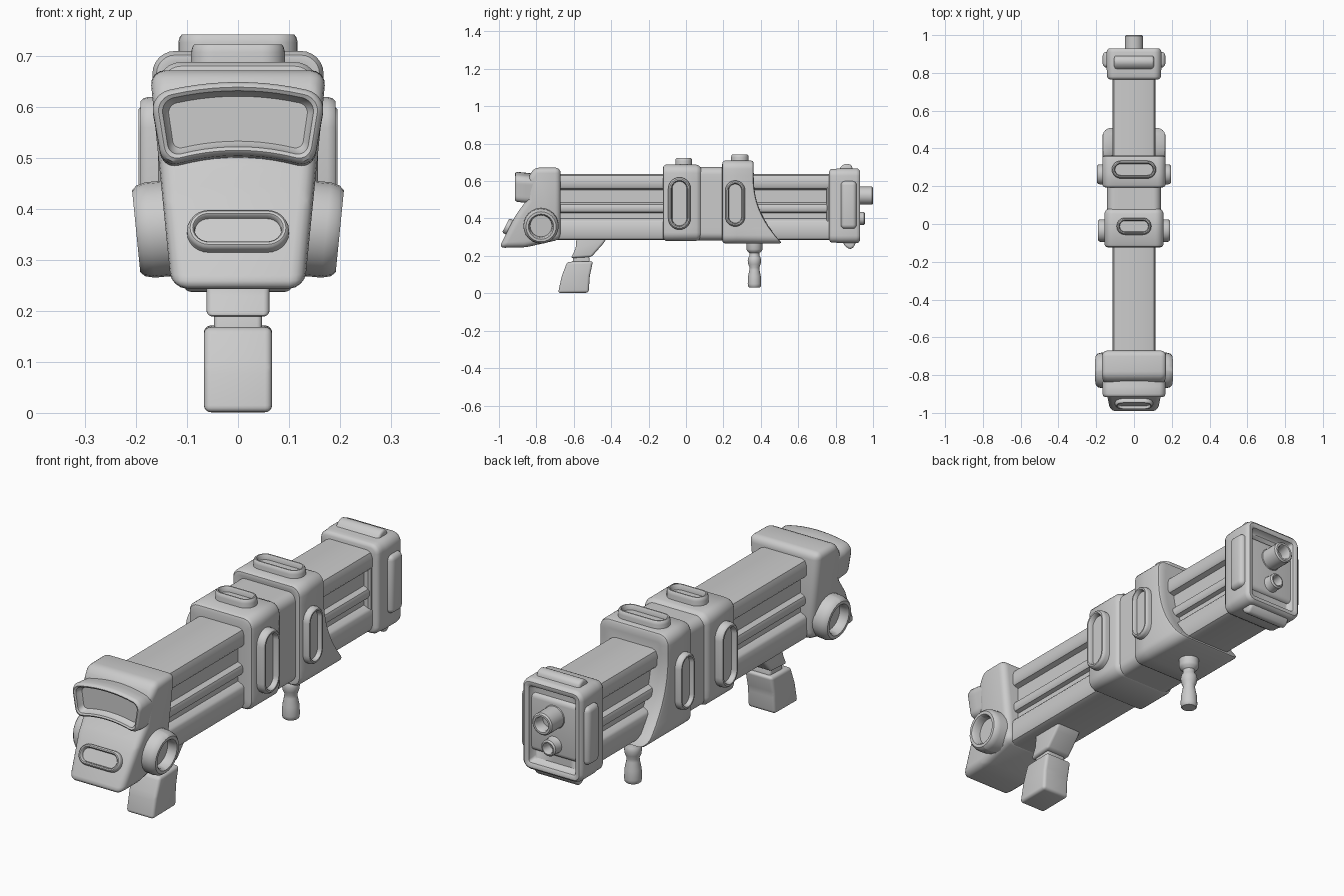
import bpy, bmesh
from math import sin, cos, pi
from mathutils import Vector, Matrix

if "Cube" in bpy.data.objects:
    bpy.data.objects.remove(bpy.data.objects["Cube"])


def finish(name, bm):
    bmesh.ops.recalc_face_normals(bm, faces=bm.faces)
    me = bpy.data.meshes.new(name)
    bm.to_mesh(me)
    bm.free()
    ob = bpy.data.objects.new(name, me)
    bpy.context.collection.objects.link(ob)
    return ob


def loft(name, rings, m=Matrix()):
    """Skin a list of equal-length point rings and cap both ends."""
    bm = bmesh.new()
    vs = [[bm.verts.new(m @ Vector(p)) for p in r] for r in rings]
    n = len(vs[0])
    for a, b in zip(vs, vs[1:]):
        for i in range(n):
            bm.faces.new((a[i], a[(i + 1) % n], b[(i + 1) % n], b[i]))
    bm.faces.new(vs[0])
    bm.faces.new(vs[-1])
    return finish(name, bm)


def rrect(hx, hz, r, seg=6, sub=10):
    """Rounded rectangle outline with subdivided straight sides."""
    arcs = []
    for k, (sx, sz) in enumerate(((1, 1), (-1, 1), (-1, -1), (1, -1))):
        arcs.append([(sx * (hx - r) + r * cos((k + i / seg) * pi / 2),
                      sz * (hz - r) + r * sin((k + i / seg) * pi / 2)) for i in range(seg + 1)])
    pts = []
    for k in range(4):
        a, b = arcs[k][-1], arcs[(k + 1) % 4][0]
        pts += arcs[k]
        pts += [(a[0] + (b[0] - a[0]) * t / sub, a[1] + (b[1] - a[1]) * t / sub) for t in range(1, sub)]
    return pts


def sleeve(name, hx, z0, z1, r, stations):
    """Rounded box along y; stations are (y or function of z, inset)."""
    cz, hz = (z0 + z1) / 2, (z1 - z0) / 2
    rings = []
    for y, d in stations:
        f = y if callable(y) else (lambda z, y=y: y)
        rings.append([(x, f(z + cz), z + cz) for x, z in rrect(hx - d, hz - d, max(r - d, .012))])
    return loft(name, rings)


def prism(name, prof, half, bevel, segs=4):
    """Side profile (y, z) given width by half(z), with rounded edges."""
    bm = bmesh.new()
    a = [bm.verts.new((half(z), y, z)) for y, z in prof]
    b = [bm.verts.new((-half(z), y, z)) for y, z in prof]
    n = len(prof)
    bm.faces.new(a)
    bm.faces.new(b[::-1])
    for i in range(n):
        bm.faces.new((a[i], b[i], b[(i + 1) % n], a[(i + 1) % n]))
    bmesh.ops.recalc_face_normals(bm, faces=bm.faces)
    bmesh.ops.bevel(bm, geom=bm.edges[:], offset=bevel, segments=segs, profile=.5,
                    affect='EDGES', clamp_overlap=True)
    return finish(name, bm)


def pill(name, centre, along, normal, half_len, r, h, rim=.36):
    """Raised stadium ring with a recessed centre."""
    X, Z = Vector(along).normalized(), Vector(normal).normalized()
    Y = Z.cross(X)
    m = Matrix((X, Y, Z)).transposed().to_4x4()
    m.translation = Vector(centre)
    a = half_len - r
    rings = []
    for k, z in ((1, -.05), (1, .55 * h), (.95, .85 * h), (.86, h), (1 - rim + .1, h),
                 (1 - rim + .03, .85 * h), (1 - rim, .35 * h)):
        rings.append([((a if i < 13 else -a) + r * k * cos(t), r * k * sin(t), z)
                      for i in range(26)
                      for t in [(-pi / 2 + pi * (i if i < 13 else i - 1) / 12)]])
    return loft(name, rings, m)


def lathe(name, prof, m, n=28):
    return loft(name, [[(r * cos(2 * pi * i / n), r * sin(2 * pi * i / n), z)
                        for i in range(n)] for r, z in prof], m)


# Main grooved body
half = [(.09, .637), (.107, .63), (.115, .61), (.115, .57), (.108, .56), (.085, .553), (.085, .485),
        (.105, .475), (.109, .465), (.109, .445), (.103, .435), (.085, .43), (.085, .4),
        (.108, .39), (.115, .38), (.115, .31), (.107, .291), (.09, .284)]
sec = half + [(-x, z) for x, z in reversed(half)]
loft("grooved_body", [[(x, y, z) for x, z in sec] for y in (-.7, .85)])
sleeve("body_rear_block", .113, .29, .63, .02, [(.75, .008), (.758, 0), (.82, 0)])

# Front head housing
prism("front_head", [(-.67, .672), (-.81, .672), (-.845, .62), (-.85, .5), (-.91, .42),
                     (-1, .243), (-.86, .245), (-.67, .288)],
      lambda z: .131 + .1 * (z - .25), .03)


# Arched visor with a recessed pane
def visor_ring(y, d, lift):
    out = []
    for x, z in rrect(.16 - d, .072 - d, .034 - d * .6):
        zz = z + .025 * (1 - (x / .16) ** 2)
        out.append((x * (1 + 1.1 * z), y, .552 + zz + lift))
    return out


loft("visor", [visor_ring(y, d, l) for y, d, l in (
    (-.79, .004, -.008), (-.86, 0, -.004), (-.9, 0, 0), (-.911, .004, 0), (-.915, .01, 0),
    (-.911, .017, 0), (-.895, .021, 0), (-.885, .028, 0))])

# Head details
pill("front_pill", (0, -.944, .353), (1, 0, 0), (0, -.885, .465), .1, .043, .022)
for s, side in ((1, "right"), (-1, "left")):
    pill("head_disc_" + side, (s * .14, -.775, .362), (0, 1, 0), (s, 0, -.1), .094, .094, .06, .38)

# Rear grip
prism("grip_mount", [(-.585, .3), (-.42, .3), (-.44, .268), (-.505, .195), (-.615, .188), (-.59, .24)],
      lambda z: .062, .012)
prism("grip_neck", [(-.6, .21), (-.52, .21), (-.51, .14), (-.61, .14)], lambda z: .047, .01)
prism("grip_handle", [(-.635, .168), (-.497, .172), (-.515, .09), (-.52, .003), (-.684, .001), (-.665, .09)],
      lambda z: .067, .014)

# Middle bands and the bridge between them
sleeve("middle_band", .157, .28, .688, .045,
       [(-.122, .06), (-.124, .02), (-.12, .008), (-.108, 0), (.055, 0), (.07, .006), (.08, .018), (.08, .06)])
sleeve("band_bridge", .142, .283, .675, .04, [(.06, 0), (.21, 0)])


def flare(z):
    t = min(max((.63 - z) / .365, 0), 1)
    return .362 + .155 * t ** 2.3


sleeve("flared_band", .168, .266, .71, .045,
       [(.21, .06), (.193, .022), (.196, .008), (.208, 0), (.27, 0), (lambda z: flare(z) - .015, 0),
        (lambda z: flare(z) - .004, .004), (flare, .012), (flare, .04), (flare, .088)])

# Raised pills on the bands
pill("middle_top_pill", (0, -.012, .688), (1, 0, 0), (0, 0, 1), .092, .045, .035)
pill("flared_top_pill", (0, .288, .708), (1, 0, 0), (0, 0, 1), .117, .047, .034)
for s, side in ((1, "right"), (-1, "left")):
    pill("middle_pill_" + side, (s * .156, -.035, .48), (0, 0, 1), (s, 0, 0), .14, .06, .035)
    pill("flared_pill_" + side, (s * .167, .263, .48), (0, 0, 1), (s, 0, 0), .123, .053, .028)

# Turned foregrip
lathe("foregrip", [(.03, .032), (.034, .036), (.036, .05), (.034, .09), (.027, .125), (.026, .138),
                   (.033, .155), (.036, .175), (.033, .19), (.026, .2), (.026, .215), (.038, .225),
                   (.043, .235), (.043, .28)], Matrix.Translation((0, .366, 0)))

# Rear cap with recessed back plate
sleeve("rear_cap", .145, .268, .668, .04,
       [(.765, .05), (.765, .018), (.77, .008), (.78, .003), (.8, .003), (.82, 0), (.91, 0), (.922, .003), (.93, .012),
        (.93, .024), (.925, .032), (.905, .038), (.898, .046)])

# Raised pads around the rear cap
prism("rear_top_pad", [(.8, .64), (.835, .685), (.86, .695), (.885, .685), (.9, .64)], lambda z: .105, .012)
prism("rear_bottom_pad", [(.83, .29), (.85, .25), (.88, .234), (.9, .25), (.915, .29)], lambda z: .105, .012)
prism("rear_side_pads", [(.828, .345), (.828, .6), (.912, .6), (.912, .345)], lambda z: .166, .022)

# Hollow exhaust pipes
for name, z, r, end in (("upper_pipe", .522, .048, 1), ("lower_pipe", .4, .035, .957)):
    m = Matrix.Translation((0, 0, z)) @ Matrix.Rotation(-pi / 2, 4, 'X')
    lathe(name, [(r * 1.25, .88), (r * 1.2, .903), (r, .915), (r, end - .006), (r - .006, end), (r * .7, end),
                 (r * .62, end - .006), (r * .6, end - .05)], m)

# Smooth shading with sharp creases kept
bpy.ops.object.select_all(action='SELECT')
bpy.context.view_layer.objects.active = bpy.context.selected_objects[0]
bpy.ops.object.shade_smooth_by_angle(angle=.65)
